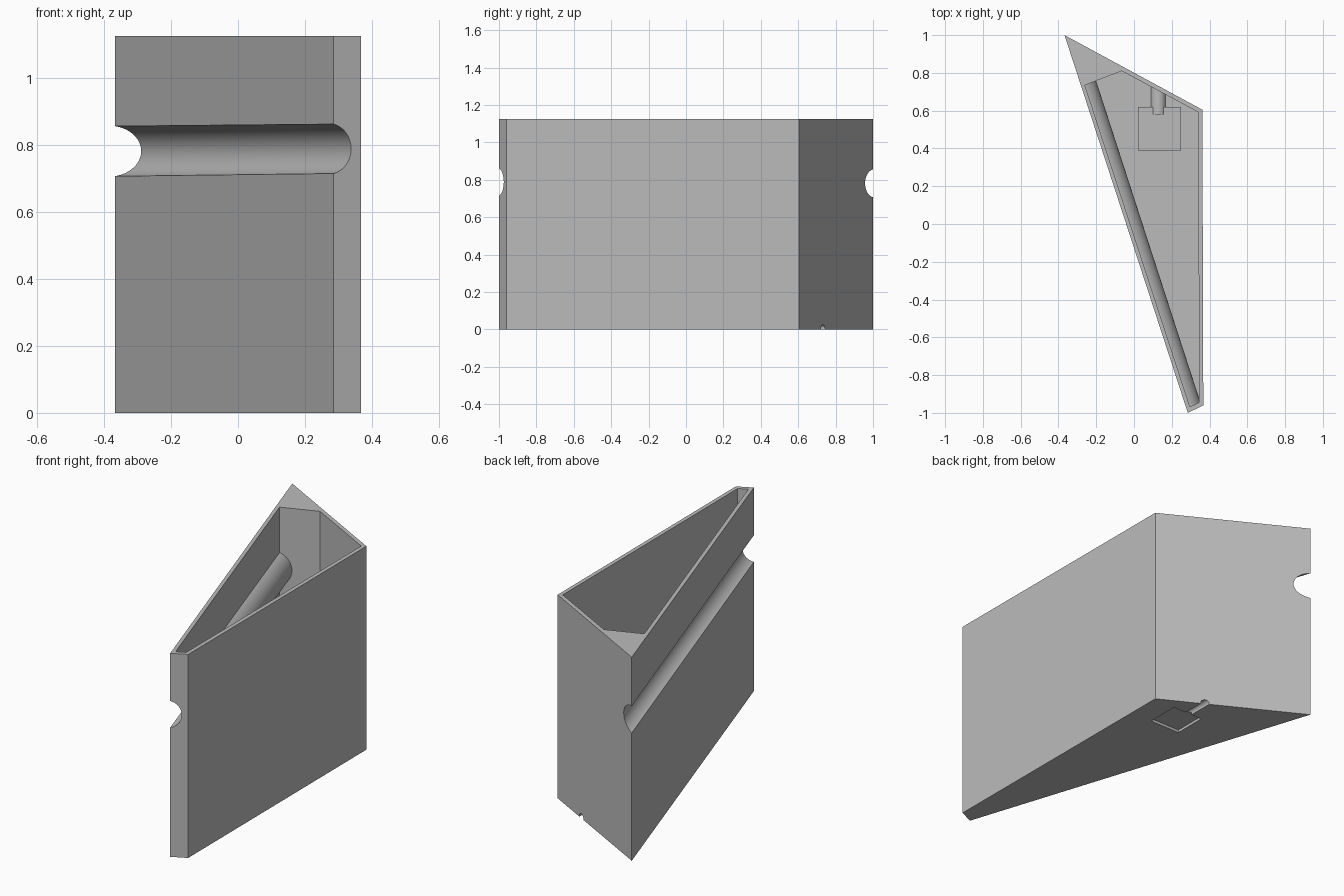
import bpy, bmesh, math
from mathutils import Vector

if "Cube" in bpy.data.objects:
    bpy.data.objects.remove(bpy.data.objects["Cube"])

HEIGHT, WALL = 1.126, 0.022

grey = bpy.data.materials.new("grey")
grey.diffuse_color = (0.5, 0.5, 0.5, 1)
grey.use_nodes = True
grey.node_tree.nodes["Principled BSDF"].inputs["Base Color"].default_value = grey.diffuse_color


def prism(name, outline, z0, z1):
    """Extrude a flat outline from z0 to z1."""
    bm = bmesh.new()
    face = bm.faces.new([bm.verts.new((x, y, z0)) for x, y in outline])
    top = bmesh.ops.extrude_face_region(bm, geom=[face])["geom"]
    bmesh.ops.translate(bm, vec=(0, 0, z1 - z0),
                        verts=[v for v in top if isinstance(v, bmesh.types.BMVert)])
    bmesh.ops.recalc_face_normals(bm, faces=bm.faces)
    mesh = bpy.data.meshes.new(name)
    bm.to_mesh(mesh)
    bm.free()
    mesh.materials.append(grey)
    obj = bpy.data.objects.new(name, mesh)
    bpy.context.collection.objects.link(obj)
    return obj


def box(name, x0, x1, y0, y1, z0, z1):
    return prism(name, [(x0, y0), (x1, y0), (x1, y1), (x0, y1)], z0, z1)


def rod(name, a, b, radius, sides=64):
    """Cylinder running from point a to point b."""
    a, b = Vector(a), Vector(b)
    bpy.ops.mesh.primitive_cylinder_add(
        vertices=sides, radius=radius, depth=(b - a).length, location=(a + b) / 2,
        rotation=(b - a).to_track_quat('Z', 'Y').to_euler())
    obj = bpy.context.object
    obj.name = name
    obj.data.materials.append(grey)
    return obj


def subtract(target, *cutters):
    """Cut each cutter out of the target, then remove the cutter."""
    for cutter in cutters:
        mod = target.modifiers.new("cut", 'BOOLEAN')
        mod.operation, mod.solver, mod.object = 'DIFFERENCE', 'EXACT', cutter
        bpy.ops.object.select_all(action='DESELECT')
        bpy.context.view_layer.objects.active = target
        target.select_set(True)
        bpy.ops.object.modifier_apply(modifier=mod.name)
        bpy.data.objects.remove(cutter)


# Wedge-shaped outer body and the hollow inside it
body = prism("wedge_bin", [(-0.368, 1), (0.362, 0.605), (0.367, -0.96), (0.285, -1)],
             0, HEIGHT)
cavity = prism("cavity", [(-0.26, 0.735), (-0.065, 0.81), (0.340, 0.592),
                          (0.345, -0.945), (0.296, -0.968)], WALL, HEIGHT + 0.1)

# Axis of the round groove along the slanted side, just outside the wall
along = Vector((0.311, -0.950, 0.0035))
outward = Vector((-0.950, -0.311, 0))
start = Vector((-0.368, 1, 0.7815)) + outward * 0.0135 - along * 0.2
end = Vector((0.285, -1, 0.7885)) + outward * 0.0185 + along * 0.2

# Material kept inside the hollow: groove lining, magnet pad, channel lining
subtract(cavity,
         rod("groove_lining", start, end, 0.0985),
         box("pad", 0.02, 0.25, 0.39, 0.62, -0.1, 0.036),
         rod("channel_lining", (0.128, 0.58, 0.005), (0.128, 0.95, 0.005), 0.042, 48))

# Hollow, groove, square pocket underneath and the channel leading to it
subtract(body, cavity,
         rod("groove", start, end, 0.076),
         box("pocket", 0.042, 0.228, 0.412, 0.598, -0.1, 0.015),
         rod("channel", (0.128, 0.59, 0.005), (0.128, 0.95, 0.005), 0.02, 32))

bpy.ops.object.select_all(action='DESELECT')
bpy.context.view_layer.objects.active = body
body.select_set(True)
bpy.ops.object.shade_smooth_by_angle(angle=math.radians(30))
